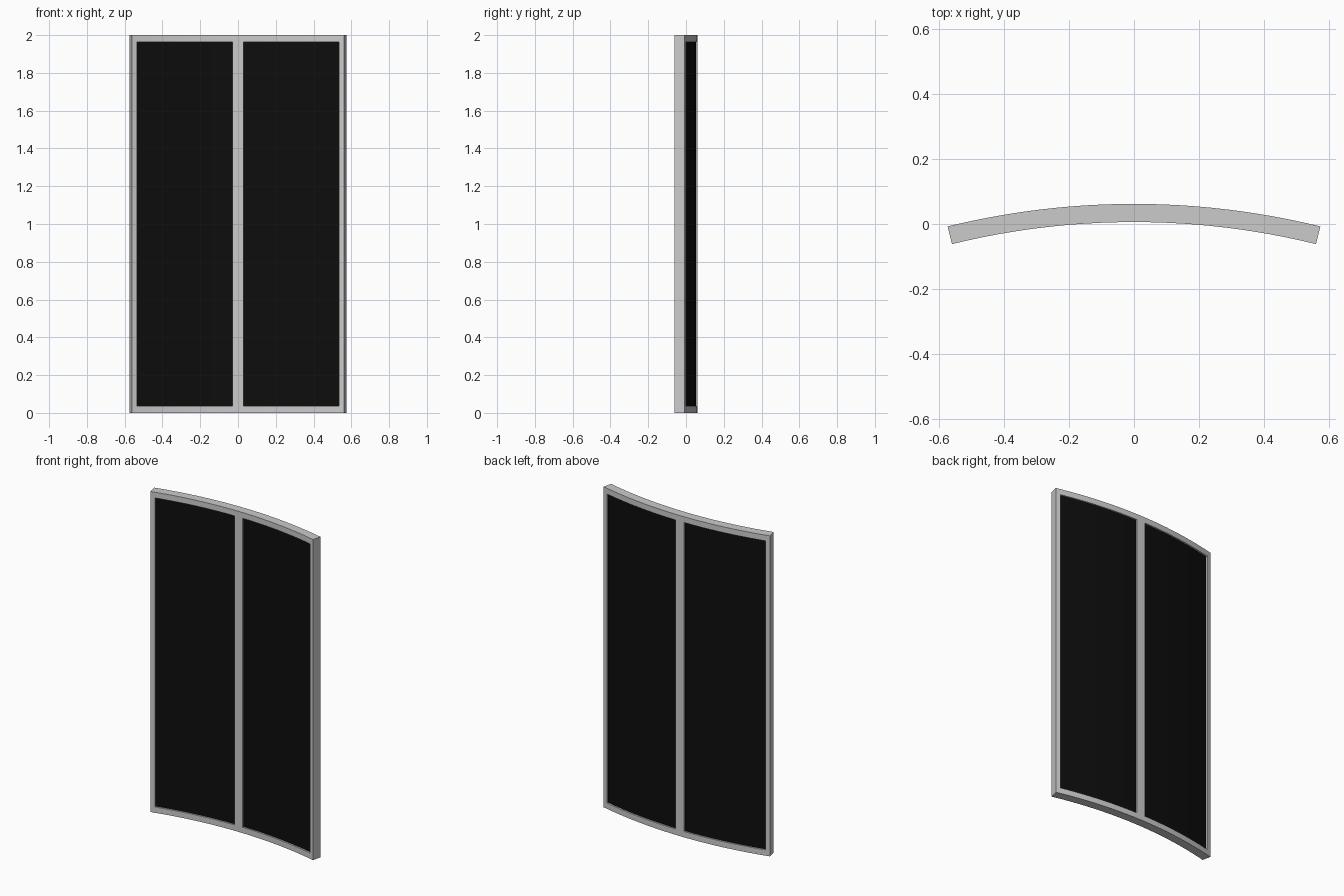
import bpy
import bmesh
import math

if "Cube" in bpy.data.objects:
    bpy.data.objects.remove(bpy.data.objects["Cube"])

R_IN, R_OUT = 2.352, 2.408         # concave front / convex back radii
CENTRE_Y = 0.062 - R_OUT           # axis of the curve
HALF = math.radians(13.8)          # half sweep of the whole door
STILE = 0.2292                     # angle where the side stiles begin
MULL = 0.0121                      # half angle of the middle bar
RAIL, HEIGHT = 0.036, 2.0
INSET, TUCK = 0.010, 0.002         # panel recess, overlap into the frame


def curved_block(name, a0, a1, z0, z1, segs, inset=0.0, mat=None):
    """Solid arc segment between two angles and two heights."""
    bm = bmesh.new()
    rings = []
    for i in range(segs + 1):
        a = a0 + (a1 - a0) * i / segs
        s, c = math.sin(a), math.cos(a)
        ri, ro = R_IN + inset, R_OUT - inset
        rings.append([bm.verts.new((r * s, CENTRE_Y + r * c, z))
                      for r, z in ((ri, z0), (ro, z0), (ro, z1), (ri, z1))])
    for p, q in zip(rings, rings[1:]):
        for k in range(4):
            n = (k + 1) % 4
            bm.faces.new((p[k], p[n], q[n], q[k]))
    bm.faces.new(rings[0])
    bm.faces.new(rings[-1][::-1])
    bmesh.ops.recalc_face_normals(bm, faces=bm.faces)
    mesh = bpy.data.meshes.new(name)
    bm.to_mesh(mesh)
    bm.free()
    obj = bpy.data.objects.new(name, mesh)
    bpy.context.collection.objects.link(obj)
    if mat:
        mesh.materials.append(mat)
    bpy.ops.object.select_all(action='DESELECT')
    obj.select_set(True)
    bpy.context.view_layer.objects.active = obj
    bpy.ops.object.shade_smooth_by_angle(angle=math.radians(30))
    return obj


black = bpy.data.materials.new("black_panel")
black.diffuse_color = (0.004, 0.004, 0.004, 1)
black.use_nodes = True
black.node_tree.nodes["Principled BSDF"].inputs["Base Color"].default_value = black.diffuse_color

# Top and bottom rails
curved_block("bottom_rail", -HALF, HALF, 0, RAIL, 24)
curved_block("top_rail", -HALF, HALF, HEIGHT - RAIL, HEIGHT, 24)

# Middle bar
curved_block("middle_bar", -MULL, MULL, RAIL, HEIGHT - RAIL, 2)

# Side stiles and recessed dark panels
for side, s in (("left", -1), ("right", 1)):
    lo, hi = sorted((s * STILE, s * HALF))
    curved_block(side + "_stile", lo, hi, RAIL, HEIGHT - RAIL, 1)
    lo, hi = sorted((s * MULL, s * STILE))
    curved_block(side + "_panel", lo - TUCK / R_IN, hi + TUCK / R_IN,
                 RAIL - TUCK, HEIGHT - RAIL + TUCK, 12, INSET, black)
